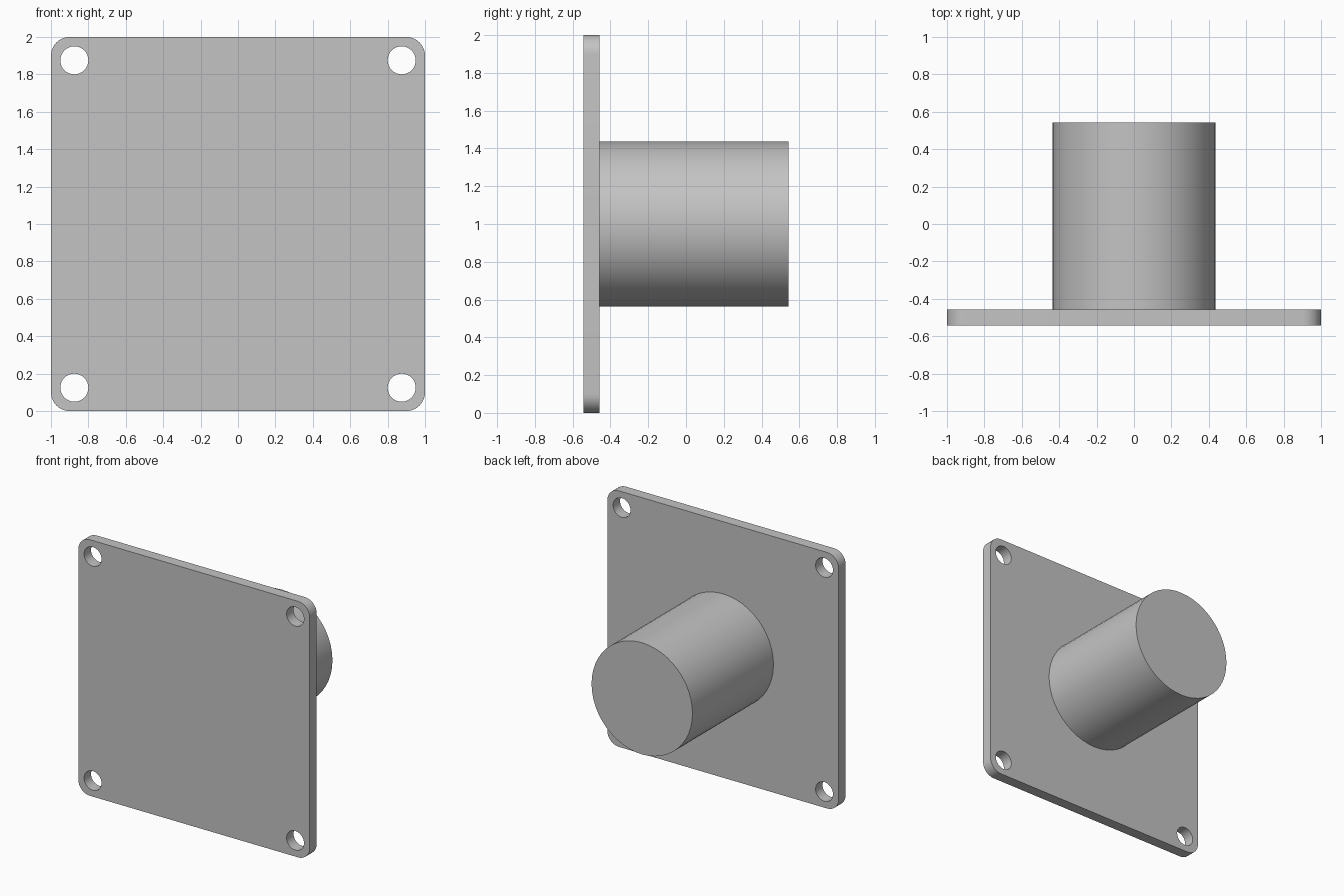
import bpy, bmesh, math
from mathutils import Matrix, Vector

if "Cube" in bpy.data.objects:
    bpy.data.objects.remove(bpy.data.objects["Cube"], do_unlink=True)

FRONT, PLATE_BACK, BACK = -0.543, -0.457, 0.543   # depths along y
MID_Z = 1.0
CORNER_R, HOLE_R, HOLE_POS = 0.10, 0.075, 0.875
POST_R = 0.436

grey = bpy.data.materials.new("light grey")
grey.use_nodes = True
colour = (0.55, 0.55, 0.55, 1.0)
grey.diffuse_color = colour
grey.node_tree.nodes["Principled BSDF"].inputs["Base Color"].default_value = colour


def arc(cx, cz, r, start, sweep, steps):
    """Points on an arc in the x-z plane at the front face."""
    return [Vector((cx + r * math.cos(math.radians(start + sweep * i / steps)), FRONT,
                    MID_Z + cz + r * math.sin(math.radians(start + sweep * i / steps))))
            for i in range(steps + 1)]


def add_loop(bm, points):
    verts = [bm.verts.new(p) for p in points]
    return [bm.edges.new((v, verts[(i + 1) % len(verts)])) for i, v in enumerate(verts)]


def finish(bm, name):
    bmesh.ops.recalc_face_normals(bm, faces=bm.faces[:])
    mesh = bpy.data.meshes.new(name)
    bm.to_mesh(mesh)
    bm.free()
    mesh.materials.append(grey)
    obj = bpy.data.objects.new(name, mesh)
    bpy.context.collection.objects.link(obj)
    bpy.ops.object.select_all(action='DESELECT')
    obj.select_set(True)
    bpy.context.view_layer.objects.active = obj
    bpy.ops.object.shade_smooth_by_angle(angle=math.radians(30))


# Mounting plate: rounded square outline with four bolt holes, extruded backwards
bm = bmesh.new()
outline = []
corners = ((1, 1), (-1, 1), (-1, -1), (1, -1))
for i, (sx, sz) in enumerate(corners):
    c = 1.0 - CORNER_R
    outline += arc(sx * c, sz * c, CORNER_R, 90 * i, 90, 10)
edges = add_loop(bm, outline)
for sx, sz in corners:
    edges += add_loop(bm, arc(sx * HOLE_POS, sz * HOLE_POS, HOLE_R, 0, 360, 32)[:-1])
bmesh.ops.triangle_fill(bm, edges=edges, use_beauty=True, normal=(0, -1, 0))
extruded = bmesh.ops.extrude_face_region(bm, geom=bm.faces[:], use_keep_orig=True)
moved = [g for g in extruded["geom"] if isinstance(g, bmesh.types.BMVert)]
bmesh.ops.translate(bm, verts=moved, vec=(0, PLATE_BACK - FRONT, 0))
finish(bm, "mounting_plate")

# Solid round post on the back of the plate
bm = bmesh.new()
place = Matrix.Translation((0, (PLATE_BACK + BACK) / 2, MID_Z)) @ Matrix.Rotation(math.pi / 2, 4, 'X')
bmesh.ops.create_cone(bm, cap_ends=True, segments=48, radius1=POST_R, radius2=POST_R,
                      depth=BACK - PLATE_BACK, matrix=place)
finish(bm, "round_post")
